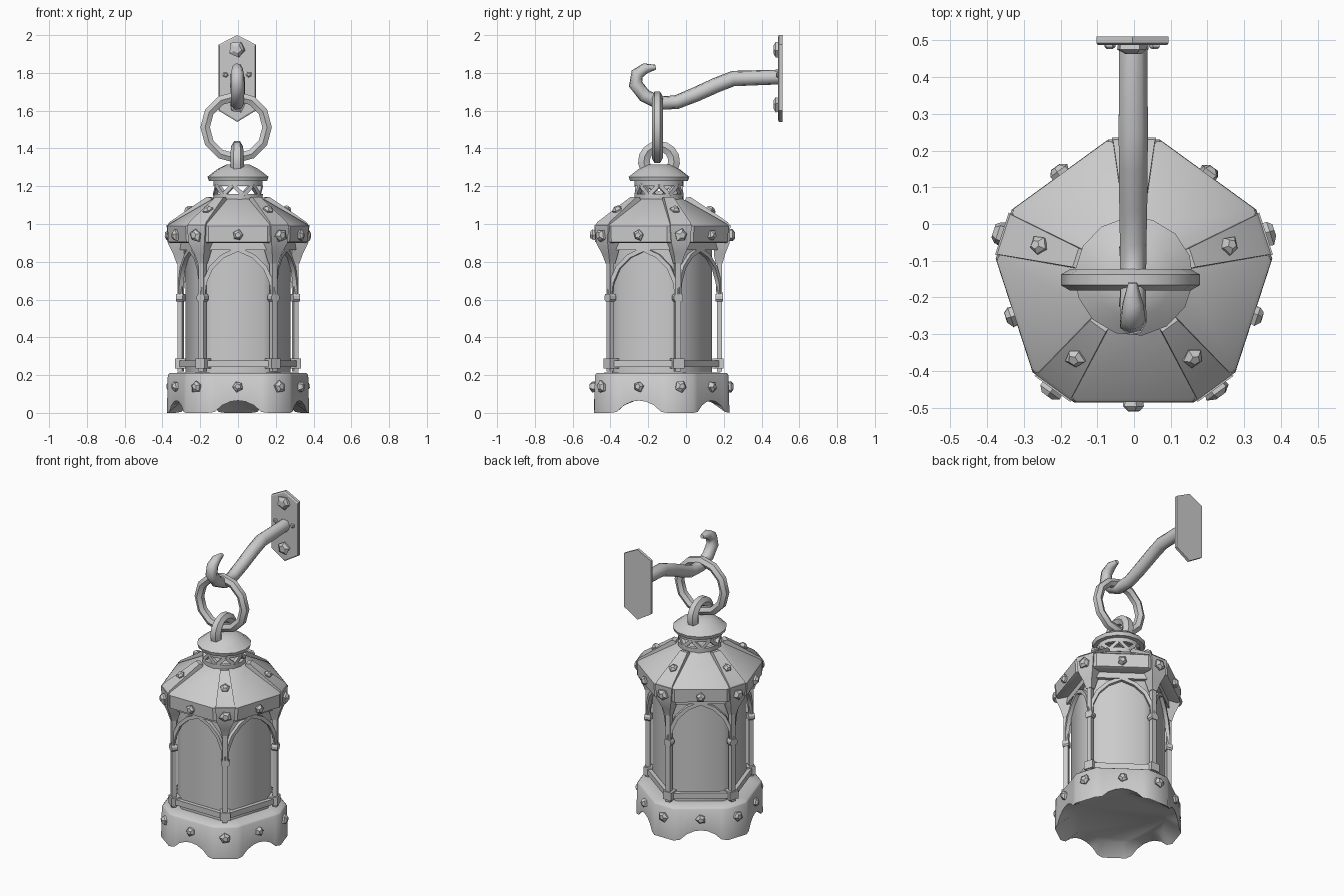
import bpy, bmesh, math, random
from mathutils import Vector

if "Cube" in bpy.data.objects:
    bpy.data.objects.remove(bpy.data.objects["Cube"])

random.seed(4)
CY = -0.143                                   # lantern axis
CORNERS = [math.radians(90 + 72 * k) for k in range(5)]
SIDES = [a + math.radians(36) for a in CORNERS]
iron = bpy.data.materials.new("grey_iron")
iron.diffuse_color = (0.6, 0.6, 0.6, 1)
iron.use_nodes = True
iron.node_tree.nodes["Principled BSDF"].inputs["Base Color"].default_value = iron.diffuse_color


def at(ang, r, t, z):
    """Point r outward and t sideways from the lantern axis."""
    c, s = math.cos(ang), math.sin(ang)
    return Vector((r * c - t * s, CY + r * s + t * c, z))


def loft(bm, rings, caps=True, closed=False):
    vs = [[bm.verts.new(p) for p in ring] for ring in rings]
    pairs = list(zip(vs, vs[1:])) + ([(vs[-1], vs[0])] if closed else [])
    for a, b in pairs:
        n = len(a)
        for i in range(n):
            bm.faces.new((a[i], a[(i + 1) % n], b[(i + 1) % n], b[i]))
    if caps and not closed:
        bm.faces.new(vs[0][::-1])
        bm.faces.new(vs[-1])


def tube(bm, path, radii, n=6, closed=False, side=Vector((1, 0, 0)), turn=0.0):
    """Sweep an n-sided section; side gives a fixed reference direction."""
    path = [Vector(p) for p in path]
    m, rings = len(path), []
    for i, p in enumerate(path):
        a = path[(i - 1) % m] if closed or i else p
        b = path[(i + 1) % m] if closed or i < m - 1 else p
        d = (b - a).normalized()
        u = (side - d * side.dot(d)).normalized()
        v = d.cross(u)
        r = radii[i] if isinstance(radii, (list, tuple)) else radii
        rings.append([p + (u * math.cos(q) + v * math.sin(q)) * r
                      for q in (turn + math.tau * j / n for j in range(n))])
    loft(bm, rings, closed=closed)


def stud(bm, pos, normal, r, depth=0.026):
    """Rough five-sided hammered rivet."""
    nrm = Vector(normal).normalized()
    u = nrm.orthogonal().normalized()
    v = nrm.cross(u)
    a0 = random.random() * 6
    rings = []
    for h, k in ((-0.01, 0.95), (depth * 0.5, 1.0), (depth, 0.5)):
        rings.append([pos + nrm * h + (u * math.cos(a0 + j * math.tau / 5)
                      + v * math.sin(a0 + j * math.tau / 5)) * r * k * random.uniform(0.8, 1.1)
                      for j in range(5)])
    loft(bm, rings)


def block(bm, ang, sections):
    """Block at an angle from (r_in, r_out, half_width, z_in, z_out) sections."""
    loft(bm, [[at(ang, ri, -w, zi), at(ang, ro, -w, zo), at(ang, ro, w, zo), at(ang, ri, w, zi)]
              for ri, ro, w, zi, zo in sections])


def pentagon(apothem, corner, z):
    """Pentagon with clipped corners."""
    w = (apothem / math.cos(math.radians(36)) - corner) * math.tan(math.radians(54))
    return [at(a, corner, t, z) for a in CORNERS for t in (-w, w)]


def circle(r, z, n=10):
    return [at(math.radians(90 - 36 / 2) + math.tau * j / n, r, 0, z) for j in range(n)]


def finish(bm, name, angle=30):
    bmesh.ops.recalc_face_normals(bm, faces=bm.faces)
    me = bpy.data.meshes.new(name)
    bm.to_mesh(me)
    bm.free()
    me.materials.append(iron)
    ob = bpy.data.objects.new(name, me)
    bpy.context.collection.objects.link(ob)
    bpy.ops.object.select_all(action='DESELECT')
    ob.select_set(True)
    bpy.context.view_layer.objects.active = ob
    bpy.ops.object.shade_smooth_by_angle(angle=math.radians(angle))


# Base skirt with an arch cut under every side
WAVE = ((0.0, 0.0), (0.12, 0.005), (0.24, 0.04), (0.38, 0.06), (0.5, 0.065),
        (0.62, 0.06), (0.76, 0.04), (0.88, 0.005))


def skirt(a, c, z, wavy=False):
    p, out = pentagon(a, c, z), []
    for k in range(5):
        out.append(p[2 * k])
        for f, h in WAVE:
            q = p[2 * k + 1].lerp(p[(2 * k + 2) % 10], f)
            out.append(q + Vector((0, 0, h if wavy else 0)))
    return out


bm = bmesh.new()
loft(bm, [skirt(0.27, 0.30, 0.068), skirt(0.343, 0.373, 0, True),
          skirt(0.339, 0.368, 0.2), skirt(0.33, 0.36, 0.21), skirt(0.25, 0.29, 0.215)])
finish(bm, "base_skirt", 50)

# Glass body
bm = bmesh.new()
loft(bm, [pentagon(0.25, 0.281, z) for z in (0.205, 0.9)])
finish(bm, "glass_body", 50)

# Corner posts with feet, knobs and brackets
bm = bmesh.new()
for a in CORNERS:
    block(bm, a, [(0.306, 0.333, 0.015, z, z) for z in (0.22, 0.86)])
    block(bm, a, [(0.283, 0.341, 0.03, z, z) for z in (0.235, 0.288)])
    block(bm, a, [(0.3, 0.338, w, z, z) for w, z in ((0.018, 0.59), (0.025, 0.6), (0.025, 0.618), (0.018, 0.63))])
    block(bm, a, [(0.3, 0.336, 0.018, 0.79, 0.79), (0.29, 0.35, 0.03, 0.84, 0.84),
                  (0.29, 0.374, 0.052, 0.9, 0.9), (0.29, 0.378, 0.06, 0.995, 0.995)])
finish(bm, "corner_posts")

# Sills, top rails and pointed arches between the posts
bm = bmesh.new()
for a in SIDES:
    block(bm, a, [(0.24, 0.274, 0.18, z, z) for z in (0.242, 0.278)])
    block(bm, a, [(0.24, 0.274, 0.19, z, z) for z in (0.862, 0.9)])
    for s in (-1, 1):
        arc = [(0.187, 0.61), (0.178, 0.69), (0.142, 0.77), (0.08, 0.83), (0, 0.866)]
        tube(bm, [at(a, 0.261, s * t, z) for t, z in arc], 0.016, 4,
             side=at(a, 1, 0, 0) - at(a, 0, 0, 0), turn=math.pi / 4)
finish(bm, "arch_frames")

# Roof with rim band
bm = bmesh.new()
loft(bm, [pentagon(0.26, 0.3, 0.905), pentagon(0.325, 0.355, 0.9), pentagon(0.338, 0.365, 0.905),
          pentagon(0.342, 0.368, 0.99), pentagon(0.333, 0.36, 1.0), circle(0.148, 1.125),
          circle(0.125, 1.135)])
finish(bm, "roof")

# Straps over the roof ridges
bm = bmesh.new()
for a in CORNERS:
    block(bm, a, [(0.36, 0.376, 0.058, 0.98, 0.99), (0.35, 0.364, 0.056, 0.985, 1.01),
                  (0.15, 0.167, 0.027, 1.11, 1.143), (0.14, 0.142, 0.026, 1.11, 1.14)])
finish(bm, "roof_straps")

# Pierced neck: two bands and zigzag struts
bm = bmesh.new()
for z0, z1 in ((1.12, 1.16), (1.202, 1.24)):
    loft(bm, [circle(0.13, z0, 14), circle(0.132, z1, 14), circle(0.11, z1, 14), circle(0.11, z0, 14)],
         closed=True)
N = 14
for j in range(N):
    b0, b1 = math.tau * j / N, math.tau * (j + 1) / N
    z0, z1 = (1.155, 1.206) if j % 2 else (1.206, 1.155)
    tube(bm, [at(b0, 0.12, 0, z0), at(b1, 0.12, 0, z1)], 0.015, 4, side=Vector((0, 0, 1)),
         turn=math.pi / 4)
finish(bm, "pierced_neck")

# Cap
bm = bmesh.new()
loft(bm, [circle(r, z, 14) for r, z in ((0.11, 1.225), (0.155, 1.228), (0.162, 1.25),
                                        (0.11, 1.29), (0.06, 1.315))])
finish(bm, "cap")

# Handle loop on the cap
bm = bmesh.new()
tube(bm, [(-0.005, CY + 0.08 * math.cos(q), 1.332 + 0.08 * math.sin(q))
          for q in (math.radians(-30 + 24 * i) for i in range(11))],
     [0.036, 0.036, 0.036, 0.034, 0.032, 0.031, 0.032, 0.034, 0.036, 0.036, 0.036], 6)
finish(bm, "handle_loop", 50)

# Hanging ring
bm = bmesh.new()
tube(bm, [(-0.01 + 0.164 * math.cos(q), -0.152, 1.512 + 0.164 * math.sin(q))
          for q in (math.tau * i / 12 for i in range(12))], 0.029, 6, True, Vector((0, 1, 0)))
finish(bm, "hanging_ring", 50)

# Wall arm ending in a hook
ARM = [(0.49, 1.778, 0.04), (0.25, 1.77, 0.042), (0.16, 1.735, 0.041), (0.05, 1.685, 0.04),
       (-0.05, 1.645, 0.038), (-0.14, 1.64, 0.037), (-0.22, 1.68, 0.037), (-0.267, 1.74, 0.038),
       (-0.258, 1.795, 0.035), (-0.215, 1.824, 0.029), (-0.16, 1.83, 0.013)]
bm = bmesh.new()
tube(bm, [(-0.004, y, z) for y, z, r in ARM], [r for y, z, r in ARM], 7)
finish(bm, "hook_arm", 55)

# Wall plate
bm = bmesh.new()
OUT = [(0, 2.0), (0.098, 1.95), (0.098, 1.6), (0, 1.54), (-0.098, 1.6), (-0.098, 1.95)]
loft(bm, [[(-0.004 + x * k, y, 1.77 + (z - 1.77) * k) for x, z in OUT]
          for k, y in ((1, 0.51), (1, 0.492), (0.96, 0.487))])
finish(bm, "wall_plate")

# Rivets on skirt, rim, straps and wall plate
bm = bmesh.new()
for a in CORNERS:
    n = at(a, 1, 0, 0) - at(a, 0, 0, 0)
    stud(bm, at(a, 0.369, 0, 0.14), n, 0.034)
    stud(bm, at(a, 0.376, 0, 0.94), n, 0.037)
    stud(bm, at(a, 0.268, 0, 1.069), n * 0.55 + Vector((0, 0, 0.85)), 0.028)
for a in SIDES:
    n = at(a, 1, 0, 0) - at(a, 0, 0, 0)
    stud(bm, at(a, 0.341, 0, 0.14), n, 0.03)
    stud(bm, at(a, 0.34, 0, 0.94), n, 0.03)
for x, z, r, d in ((-0.004, 1.925, 0.045, 0.026), (-0.004, 1.63, 0.042, 0.026),
                   (-0.065, 1.79, 0.017, 0.012), (0.057, 1.79, 0.017, 0.012)):
    stud(bm, Vector((x, 0.488, z)), (0, -1, 0), r, d)
finish(bm, "rivets")
